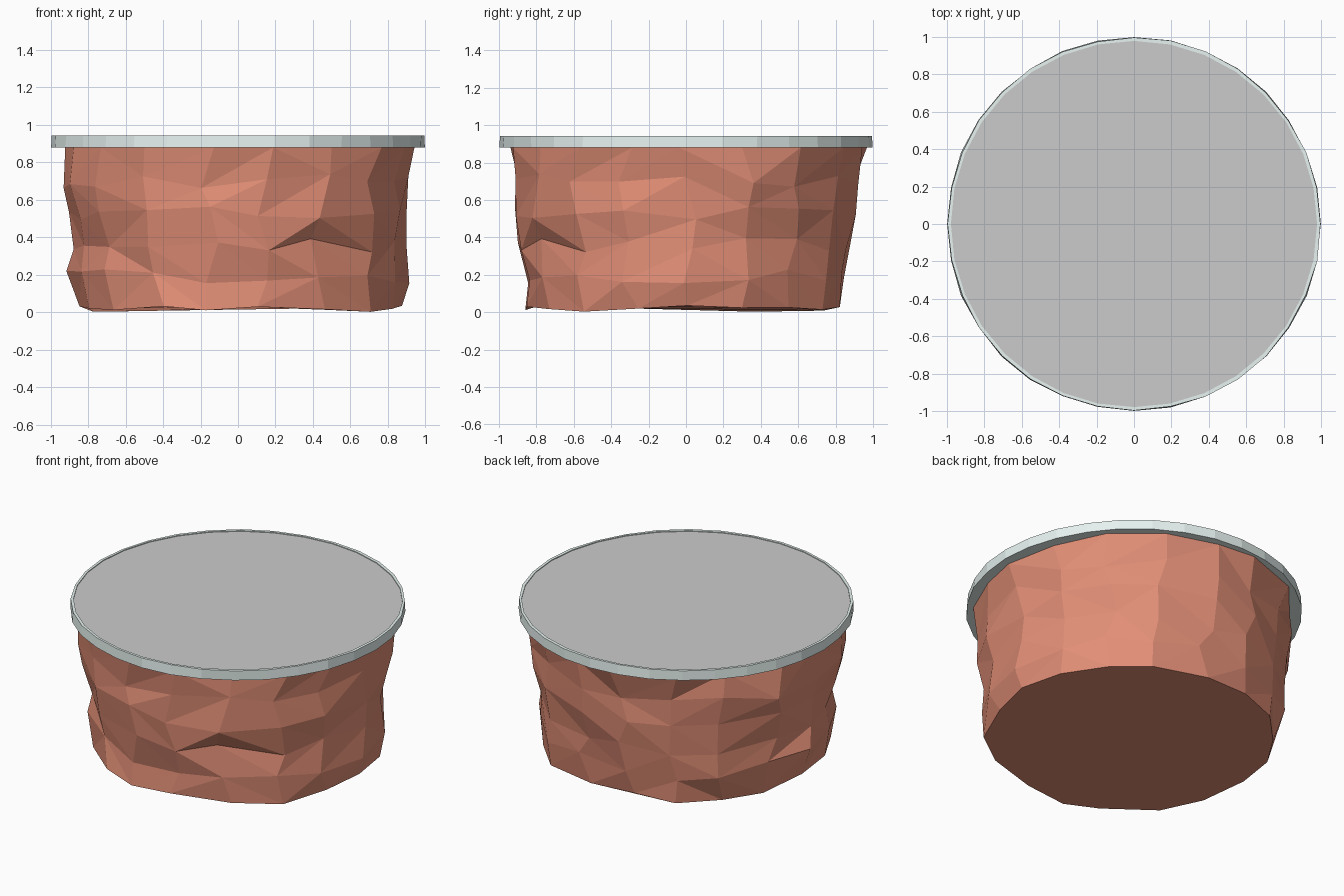
import bpy, bmesh, math, random

if "Cube" in bpy.data.objects:
    bpy.data.objects.remove(bpy.data.objects["Cube"])

random.seed(11)


def material(name, rgb):
    m = bpy.data.materials.new(name)
    m.diffuse_color = (*rgb, 1)
    m.use_nodes = True
    m.node_tree.nodes["Principled BSDF"].inputs["Base Color"].default_value = m.diffuse_color
    return m


def finish(bm, name, mat=None):
    bmesh.ops.recalc_face_normals(bm, faces=bm.faces)
    me = bpy.data.meshes.new(name)
    bm.to_mesh(me)
    bm.free()
    ob = bpy.data.objects.new(name, me)
    bpy.context.collection.objects.link(ob)
    if mat:
        me.materials.append(mat)
    return ob


def bridge(bm, a, b, split=False):
    """Join two vertex loops with quads, or with randomly cut triangles."""
    n = len(a)
    for i in range(n):
        j = (i + 1) % n
        if not split:
            bm.faces.new((a[i], a[j], b[j], b[i]))
        elif random.random() < 0.5:
            bm.faces.new((a[i], a[j], b[j]))
            bm.faces.new((a[i], b[j], b[i]))
        else:
            bm.faces.new((a[i], a[j], b[i]))
            bm.faces.new((a[j], b[j], b[i]))


clay = material("clay", (0.75, 0.27, 0.18))
pale = material("pale_rim", (0.80, 0.90, 0.88))

# Rocky base: rows of height and radius towards +x, +y, -x, -y
rows = [
    (0.02, (0.88, 0.85, 0.85, 0.87)),
    (0.19, (0.895, 0.875, 0.905, 0.87)),
    (0.36, (0.885, 0.885, 0.89, 0.89)),
    (0.53, (0.91, 0.90, 0.91, 0.93)),
    (0.70, (0.925, 0.92, 0.955, 0.92)),
    (0.88, (0.935, 0.96, 0.93, 0.94)),
]
SIDES = 18
bm = bmesh.new()
loops = []
for k, (z, radii) in enumerate(rows):
    loop = []
    for i in range(SIDES):
        a = 2 * math.pi * i / SIDES
        c, s = math.cos(a), math.sin(a)
        r = (c * c * radii[0 if c > 0 else 2] + s * s * radii[1 if s > 0 else 3])
        r += random.uniform(-0.025, 0.02)
        a += random.uniform(-0.06, 0.06)
        if k == 0:
            h = random.uniform(0.003, 0.038)
        elif k == len(rows) - 1:
            h = z
        else:
            h = z + random.uniform(-0.04, 0.04)
        loop.append(bm.verts.new((r * math.cos(a), r * math.sin(a), h)))
    loops.append(loop)
for low, high in zip(loops, loops[1:]):
    bridge(bm, low, high, True)
bm.faces.new(loops[0][::-1])
finish(bm, "rocky_base", clay)

# Rim: 32-sided band with an underside and a thin top lip
bm = bmesh.new()
loops = []
for r, z in ((0.88, 0.88), (0.997, 0.88), (0.995, 0.943), (0.977, 0.943), (0.977, 0.938)):
    loop = []
    for i in range(32):
        a = 2 * math.pi * i / 32
        q = r + (random.uniform(-0.004, 0.003) if r > 0.99 and i % 8 else 0)
        loop.append(bm.verts.new((q * math.cos(a), q * math.sin(a), z)))
    loops.append(loop)
for low, high in zip(loops, loops[1:]):
    bridge(bm, low, high)
finish(bm, "rim", pale)

# Flat top surface inside the rim
bm = bmesh.new()
bmesh.ops.create_circle(bm, cap_ends=True, segments=32, radius=0.977)
for v in bm.verts:
    v.co.z = 0.938
finish(bm, "top_surface")
